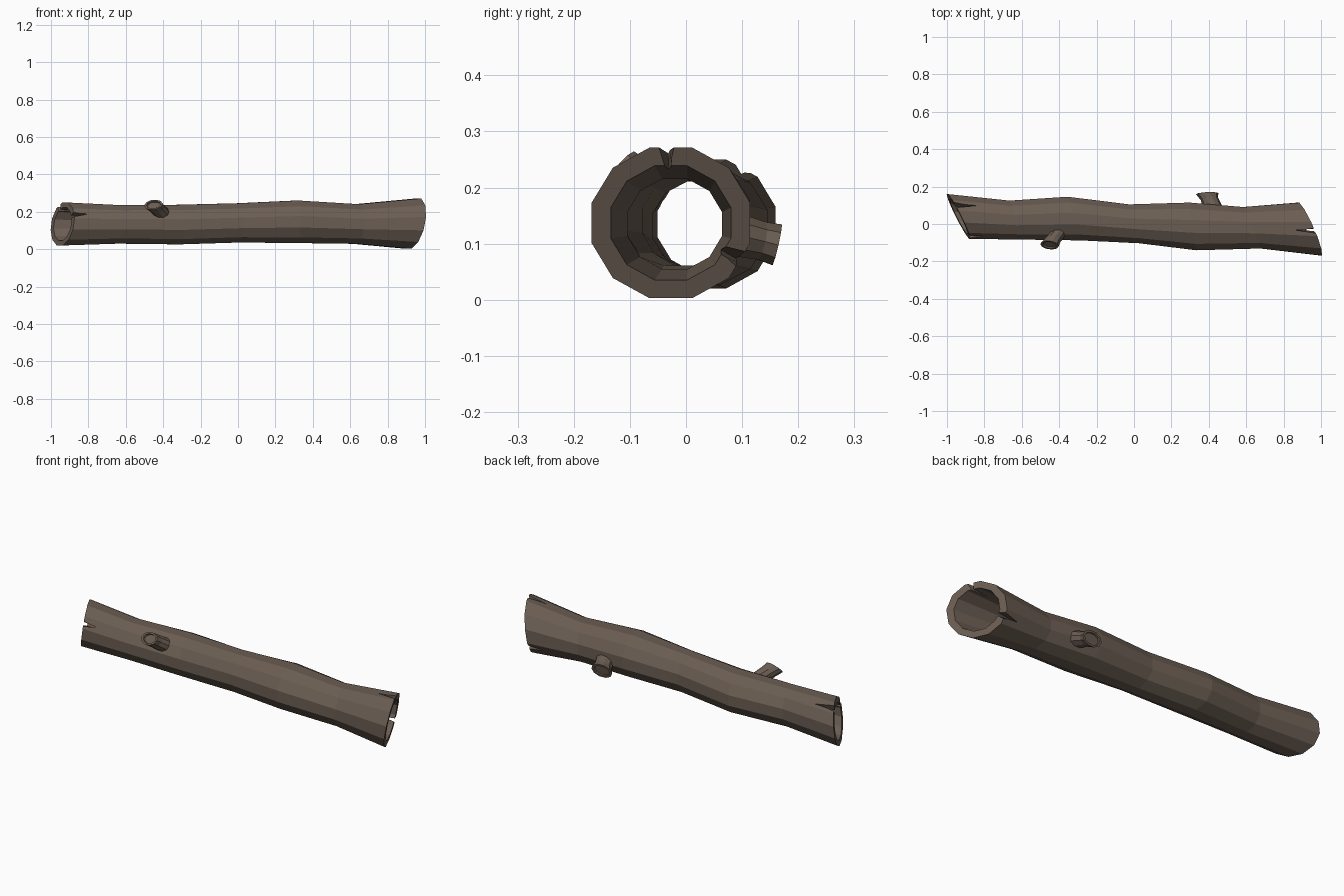
import bpy, bmesh, math
from mathutils import Vector

if "Cube" in bpy.data.objects:
    bpy.data.objects.remove(bpy.data.objects["Cube"])

SIDES = 12
WALL = 0.77
mat = bpy.data.materials.new("bark")
mat.diffuse_color = (0.145, 0.11, 0.085, 1)
mat.use_nodes = True
mat.node_tree.nodes["Principled BSDF"].inputs["Base Color"].default_value = mat.diffuse_color

# Trunk rings: centre x, y, z, half width y, half height z, end tilt by y, by z
RINGS = [(-.938, .040, .135, .122, .117, -.50, .13),
         (-.64, .021, .133, .106, .105, -.25, .05),
         (-.32, .029, .132, .119, .108, -.30, 0),
         (0, .001, .141, .106, .107, -.25, 0),
         (.315, -.013, .147, .130, .116, -.15, 0),
         (.63, -.020, .135, .113, .108, -.42, .05),
         (.938, -.027, .137, .144, .137, -.43, .19)]


def make(name, bm):
    bmesh.ops.recalc_face_normals(bm, faces=bm.faces)
    me = bpy.data.meshes.new(name)
    bm.to_mesh(me)
    bm.free()
    me.materials.append(mat)
    ob = bpy.data.objects.new(name, me)
    bpy.context.collection.objects.link(ob)
    return ob


def ring_point(ring, angle, scale=1):
    x, y, z, ry, rz, ty, tz = ring
    dy, dz = ry * math.cos(angle) * scale, rz * math.sin(angle) * scale
    return Vector((x + ty * dy + tz * dz, y + dy, z + dz))


def bridge(bm, a, b):
    n = len(a)
    for i in range(n):
        j = (i + 1) % n
        bm.faces.new((a[i], a[j], b[j], b[i]))


# Hollow trunk: outside rings, then back along the inside
bm = bmesh.new()
loops = []
for ring, s in [(r, 1.015) for r in RINGS] + [(r, WALL) for r in reversed(RINGS)]:
    loops.append([bm.verts.new(ring_point(ring, math.radians(15 + 360 / SIDES * i), s))
                  for i in range(SIDES)])
for k in range(len(loops)):
    bridge(bm, loops[k], loops[(k + 1) % len(loops)])
trunk = make("hollow_trunk", bm)

# V-shaped splits in both ends: ring, outward x direction, angle, length, half width
for ring, out, deg, length, w in [(RINGS[-1], 1, 92, .14, .015),
                                  (RINGS[-1], 1, -30, .10, .017),
                                  (RINGS[0], -1, 58, .15, .017),
                                  (RINGS[0], -1, 152, .09, .015)]:
    a = math.radians(deg)
    p = ring_point(ring, a)
    rad = Vector((0, math.cos(a), math.sin(a)))
    tan = Vector((0, -math.sin(a), math.cos(a)))
    ax = Vector((out, 0, 0))
    bm = bmesh.new()
    tris = []
    for depth, s in ((-.045, .35), (.03, 1.3)):
        c = p + rad * depth
        grow = (length + .05) / length
        tris.append([bm.verts.new(c - ax * length * min(1, s + .3)),
                     bm.verts.new(c + ax * .05 + tan * w * s * grow),
                     bm.verts.new(c + ax * .05 - tan * w * s * grow)])
    bridge(bm, *tris)
    bm.faces.new(tris[0])
    bm.faces.new(tris[1])
    cutter = make("split_cutter", bm)
    cutter.hide_render = True
    cutter.hide_set(True)
    mod = trunk.modifiers.new("split", 'BOOLEAN')
    mod.operation = 'DIFFERENCE'
    mod.solver = 'EXACT'
    mod.object = cutter


# Broken branch stubs: loops of (centre, normal, radius along x, other radius)
def stub(name, sections):
    bm = bmesh.new()
    rows = []
    for c, n, rx, ro in sections:
        n = Vector(n).normalized()
        u = (Vector((1, 0, 0)) - n * n.x).normalized()
        v = n.cross(u)
        rows.append([bm.verts.new(Vector(c) + u * rx * math.cos(t) + v * ro * math.sin(t))
                     for t in (2 * math.pi * i / 10 for i in range(10))])
    for a, b in zip(rows, rows[1:]):
        bridge(bm, a, b)
    bm.faces.new(rows[0])
    bm.faces.new(rows[-1])
    make(name, bm)


stub("front_branch_stub", [
    ((-.405, -.050, .192), (0, -.8, .6), .045, .038),
    ((-.435, -.088, .221), (-.2, -.75, .6), .043, .035),
    ((-.452, -.113, .238), (-.15, -.75, .65), .050, .035),
    ((-.452, -.113, .238), (-.15, -.75, .65), .038, .026),
    ((-.449, -.107, .233), (-.15, -.75, .65), .036, .024)])
stub("back_branch_stub", [
    ((.420, .093, .115), (0, 1, -.2), .053, .040),
    ((.403, .135, .105), (-.15, 1, -.22), .047, .036),
    ((.391, .162, .098), (-.05, 1, -.23), .060, .039),
    ((.391, .162, .098), (-.05, 1, -.23), .046, .029),
    ((.392, .155, .099), (-.05, 1, -.23), .044, .027)])
